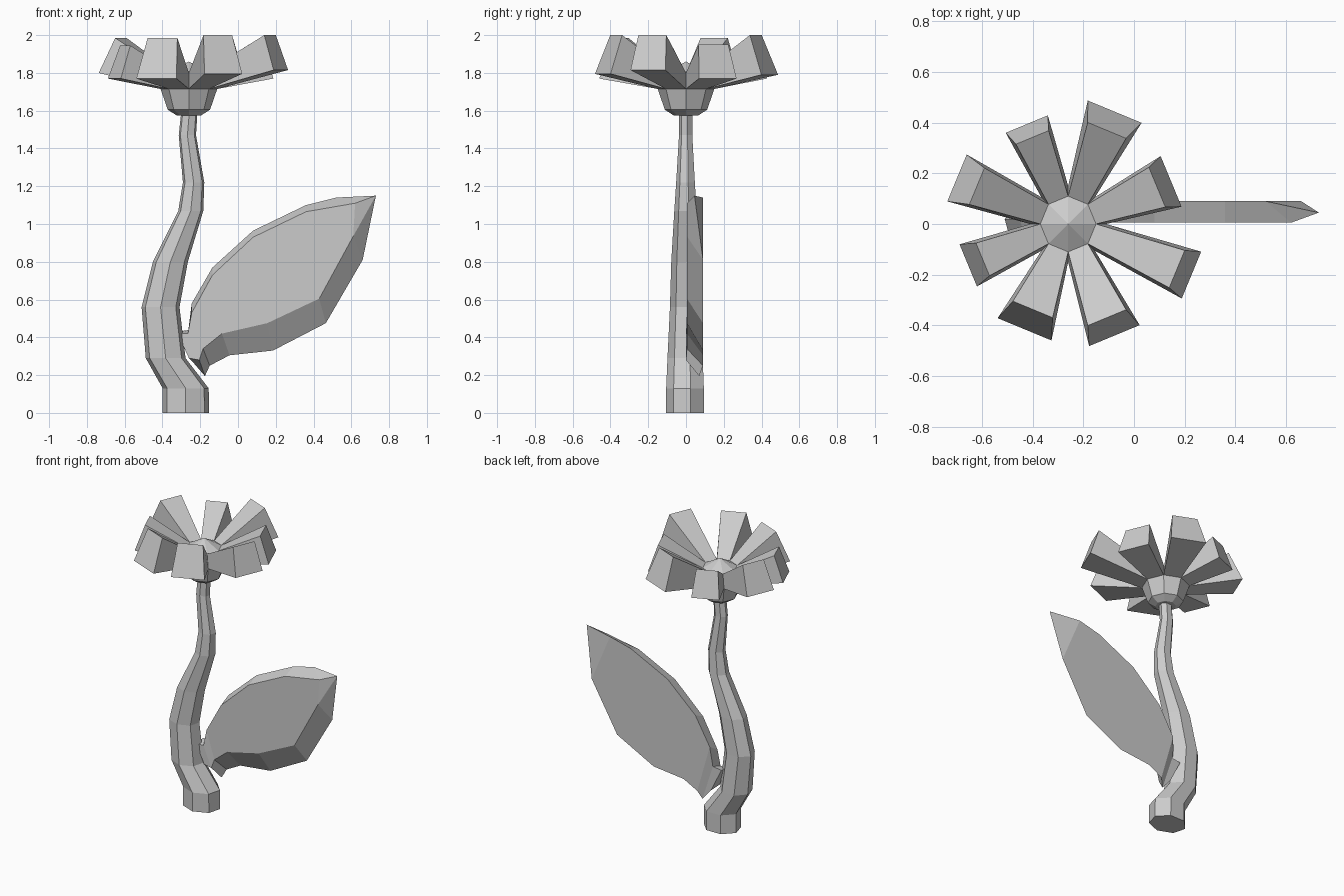
import bpy
from math import cos, sin, tau, radians

if "Cube" in bpy.data.objects:
    bpy.data.objects.remove(bpy.data.objects["Cube"])

CX = -0.26  # flower centre line


def make(name, verts, faces):
    me = bpy.data.meshes.new(name)
    me.from_pydata(verts, [], faces)
    ob = bpy.data.objects.new(name, me)
    bpy.context.collection.objects.link(ob)
    return ob


def loft(name, rings, apex=None):
    """Skin equal-length rings; the far end closes flat or to a point."""
    n = len(rings[0])
    verts = [v for r in rings for v in r]
    faces = [tuple(reversed(range(n)))]
    for k in range(len(rings) - 1):
        for i in range(n):
            j = (i + 1) % n
            faces.append((k * n + i, k * n + j, (k + 1) * n + j, (k + 1) * n + i))
    last = (len(rings) - 1) * n
    if apex:
        verts.append(apex)
        faces += [(last + i, last + (i + 1) % n, len(verts) - 1) for i in range(n)]
    else:
        faces.append(tuple(range(last, last + n)))
    return make(name, verts, faces)


def ring(cx, z, rx, ry, n, start):
    return [(cx + rx * cos(start + tau * i / n), ry * sin(start + tau * i / n), z)
            for i in range(n)]


# Stem: seven-sided tapering tube (centre x, z, x radius, y radius)
path = [(-0.277, 0, .127, .105), (-0.277, .13, .125, .105), (-0.383, .29, .108, .098),
        (-0.41, .56, .103, .085), (-0.358, .80, .095, .078), (-0.25, 1.07, .068, .062),
        (-0.235, 1.22, .058, .052), (-0.268, 1.47, .047, .037), (-0.257, 1.60, .044, .037)]
loft("stem", [ring(x, z, rx, ry, 7, -tau / 4) for x, z, rx, ry in path])

# Flower cup and domed centre: eight sides
cup = [(.065, 1.575), (.112, 1.605), (.15, 1.715), (.11, 1.80)]
loft("flower_cup", [ring(CX, z, r, r, 8, 0) for r, z in cup], (CX, 0, 1.86))

# Petals: flared blocks growing from each cup side
# (bottom reach, bottom half width, bottom z, top reach, top half width, top z)
petals = [(.44, .108, 1.77, .38, .085, 1.95), (.48, .115, 1.79, .40, .082, 2.0),
          (.427, .09, 1.77, .37, .07, 1.945), (.475, .10, 1.80, .39, .078, 1.985),
          (.427, .09, 1.77, .365, .07, 1.945), (.45, .115, 1.77, .365, .085, 1.985),
          (.477, .108, 1.795, .40, .082, 2.0), (.527, .10, 1.815, .465, .08, 2.0)]
for k, (br, bw, bz, tr, tw, tz) in enumerate(petals):
    a = radians(22.5 + 45 * k)
    c, h = cos(tau / 16), sin(tau / 16)

    def section(lo, hi):
        pts = [(lo[0], -lo[1], lo[2]), (lo[0], lo[1], lo[2]),
               (hi[0], hi[1], hi[2]), (hi[0], -hi[1], hi[2])]
        return [(CX + r * cos(a) - w * sin(a), r * sin(a) + w * cos(a), z)
                for r, w, z in pts]

    loft(f"petal_{k + 1}", [section((.15 * c, .15 * h, 1.715), (.11 * c, .11 * h, 1.80)),
                            section((br, bw, bz), (tr, tw, tz))])

# Leaf: slab with a smaller front face, tapering to a point
# (front upper, front lower, back lower, back upper) as x, z pairs
leaf = [((-.32, .42), (-.26, .29), (-.24, .27), (-.32, .43)),
        ((-.265, .42), (-.205, .28), (-.175, .195), (-.255, .44)),
        ((-.245, .53), (-.185, .34), (-.15, .25), (-.245, .58)),
        ((-.135, .73), (-.085, .42), (-.045, .305), (-.135, .77)),
        ((.08, .93), (.155, .475), (.185, .33), (.08, .965)),
        ((.36, 1.065), (.43, .605), (.465, .475), (.36, 1.10)),
        ((.62, 1.11), (.61, .935), (.66, .81), (.52, 1.14))]
sections = []
for i, (fu, fl, bl, bu) in enumerate(leaf):
    f, b = (.0, .07) if i < 2 else (.005, .09)
    sections.append([(fu[0], f, fu[1]), (bu[0], b, bu[1]), (bl[0], b, bl[1]), (fl[0], f, fl[1])])
loft("leaf", sections, (.73, .045, 1.15))

# Consistent outward normals
import bmesh
for ob in bpy.data.objects:
    bm = bmesh.new()
    bm.from_mesh(ob.data)
    bmesh.ops.recalc_face_normals(bm, faces=bm.faces)
    bm.to_mesh(ob.data)
    bm.free()
